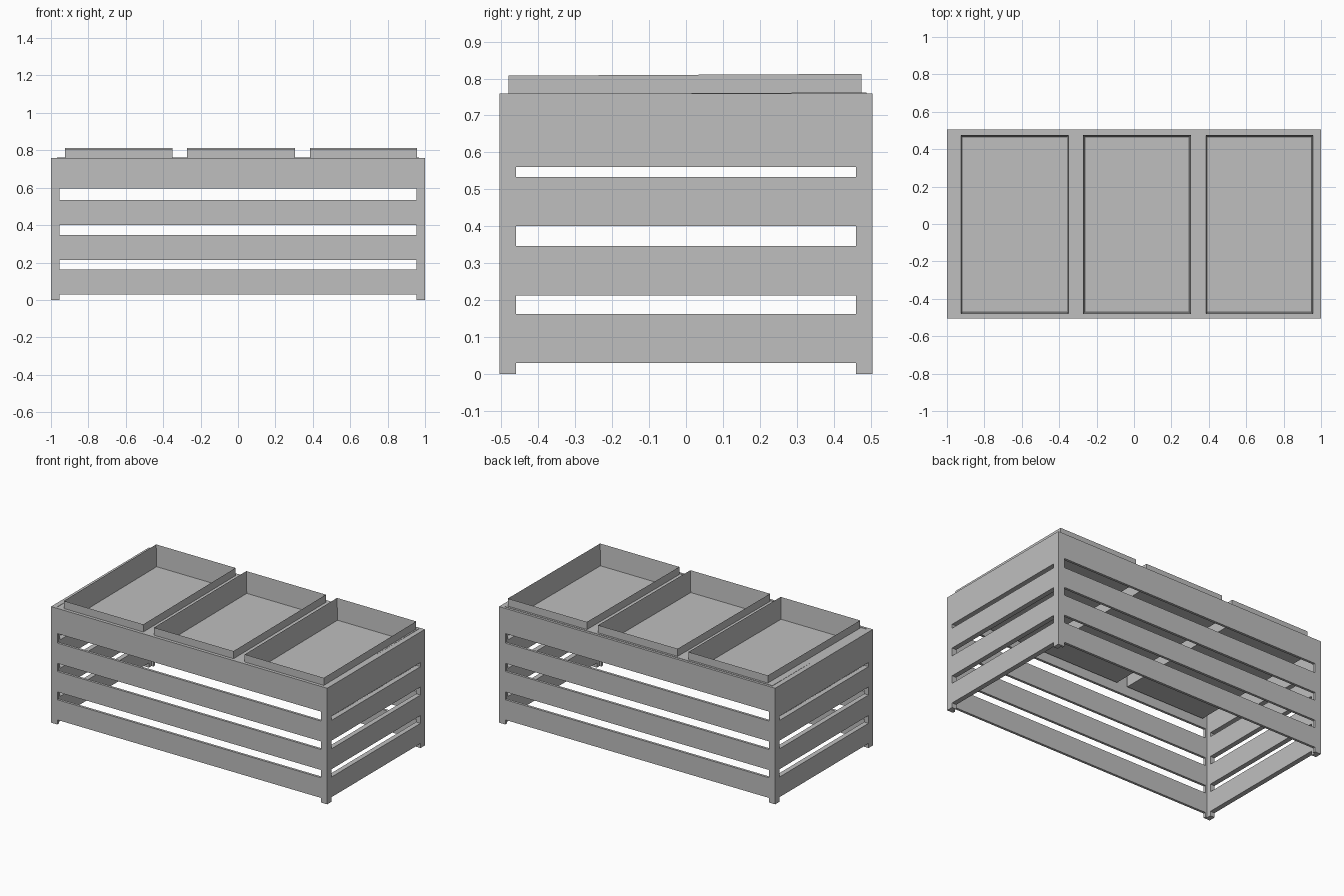
import bpy
import bmesh
from mathutils import Matrix, Vector

if "Cube" in bpy.data.objects:
    bpy.data.objects.remove(bpy.data.objects["Cube"], do_unlink=True)

grey = bpy.data.materials.new("plain grey")
grey.use_nodes = True
COLOUR = (0.52, 0.52, 0.52, 1)
grey.diffuse_color = COLOUR
grey.node_tree.nodes["Principled BSDF"].inputs["Base Color"].default_value = COLOUR

HALF_X, HALF_Y, WALL_TOP = 1.0, 0.505, 0.76
LONG_T, SHORT_T = 0.016, 0.032      # wall thicknesses
STILE_X, STILE_Y = 0.955, 0.46      # inner edges of the corner stiles
TILT = 0.005                        # slight rise of deck and trays to the back


def add_box(bm, low, high):
    low, high = Vector(low), Vector(high)
    size = Matrix.Diagonal((high - low).to_4d())
    size[3][3] = 1
    bmesh.ops.create_cube(bm, size=1, matrix=Matrix.Translation((low + high) / 2) @ size)


def make_object(name, bm):
    mesh = bpy.data.meshes.new(name)
    bm.to_mesh(mesh)
    bm.free()
    mesh.materials.append(grey)
    obj = bpy.data.objects.new(name, mesh)
    bpy.context.collection.objects.link(obj)
    return obj


def slatted_wall(name, half, stile, thickness, slats):
    """Wall along x, outer face on y = 0, two stiles joined by slats."""
    bm = bmesh.new()
    for a, b in ((-half, -stile), (stile, half)):
        add_box(bm, (a, 0, 0), (b, thickness, WALL_TOP))
    for bottom, top in slats:
        add_box(bm, (-stile, 0, bottom), (stile, thickness, top))
    return make_object(name, bm)


# Slatted walls, each pair turned to face outwards
lower_slats = [(0.03, 0.162), (0.213, 0.347), (0.40, 0.533)]
for label, angle in (("front", 0), ("back", 180)):
    wall = slatted_wall(label + "_wall", HALF_X, STILE_X, LONG_T,
                        lower_slats + [(0.595, WALL_TOP)])
    turn = Matrix.Rotation(angle * 3.14159265 / 180, 4, "Z")
    wall.data.transform(turn @ Matrix.Translation((0, -HALF_Y, 0)))
for label, angle in (("left", 90), ("right", -90)):
    wall = slatted_wall(label + "_wall", HALF_Y - LONG_T, STILE_Y, SHORT_T,
                        lower_slats + [(0.56, WALL_TOP)])
    turn = Matrix.Rotation(angle * 3.14159265 / 180, 4, "Z")
    wall.data.transform(turn @ Matrix.Translation((0, -HALF_X, 0)))

# Trays: open boxes hanging through the deck
TRAYS = [(-0.925, -0.35), (-0.272, 0.304), (0.385, 0.958)]
FRONT, BACK, RIM = -0.48, 0.475, 0.81
FLOOR, WALL = 0.65, 0.013
tilt = Matrix.Translation((0, 0, WALL_TOP)) @ Matrix.Rotation(TILT, 4, "X") \
    @ Matrix.Translation((0, 0, -WALL_TOP))
for label, (x0, x1) in zip(("right", "middle", "left"), TRAYS):
    bm = bmesh.new()
    add_box(bm, (x0, FRONT, FLOOR), (x1, BACK, RIM))
    top = max(bm.faces, key=lambda f: f.calc_center_median().z)
    bmesh.ops.inset_individual(bm, faces=[top], thickness=WALL)
    bmesh.ops.translate(bm, verts=top.verts, vec=(0, 0, FLOOR + 0.02 - RIM))
    make_object(label + "_tray", bm).data.transform(tilt)

# Deck frame: rails at front and back, bars beside and between the trays
bm = bmesh.new()
DECK_X, DECK_Y, DECK_LOW = HALF_X - SHORT_T, HALF_Y - LONG_T, 0.74
add_box(bm, (-DECK_X, -DECK_Y, DECK_LOW), (DECK_X, FRONT, WALL_TOP))
add_box(bm, (-DECK_X, BACK, DECK_LOW), (DECK_X, DECK_Y, WALL_TOP))
edges = [-DECK_X] + [x for tray in TRAYS for x in tray] + [DECK_X]
for x0, x1 in zip(edges[::2], edges[1::2]):
    add_box(bm, (x0, FRONT, DECK_LOW), (x1, BACK, WALL_TOP))
make_object("tray_deck", bm).data.transform(tilt)
